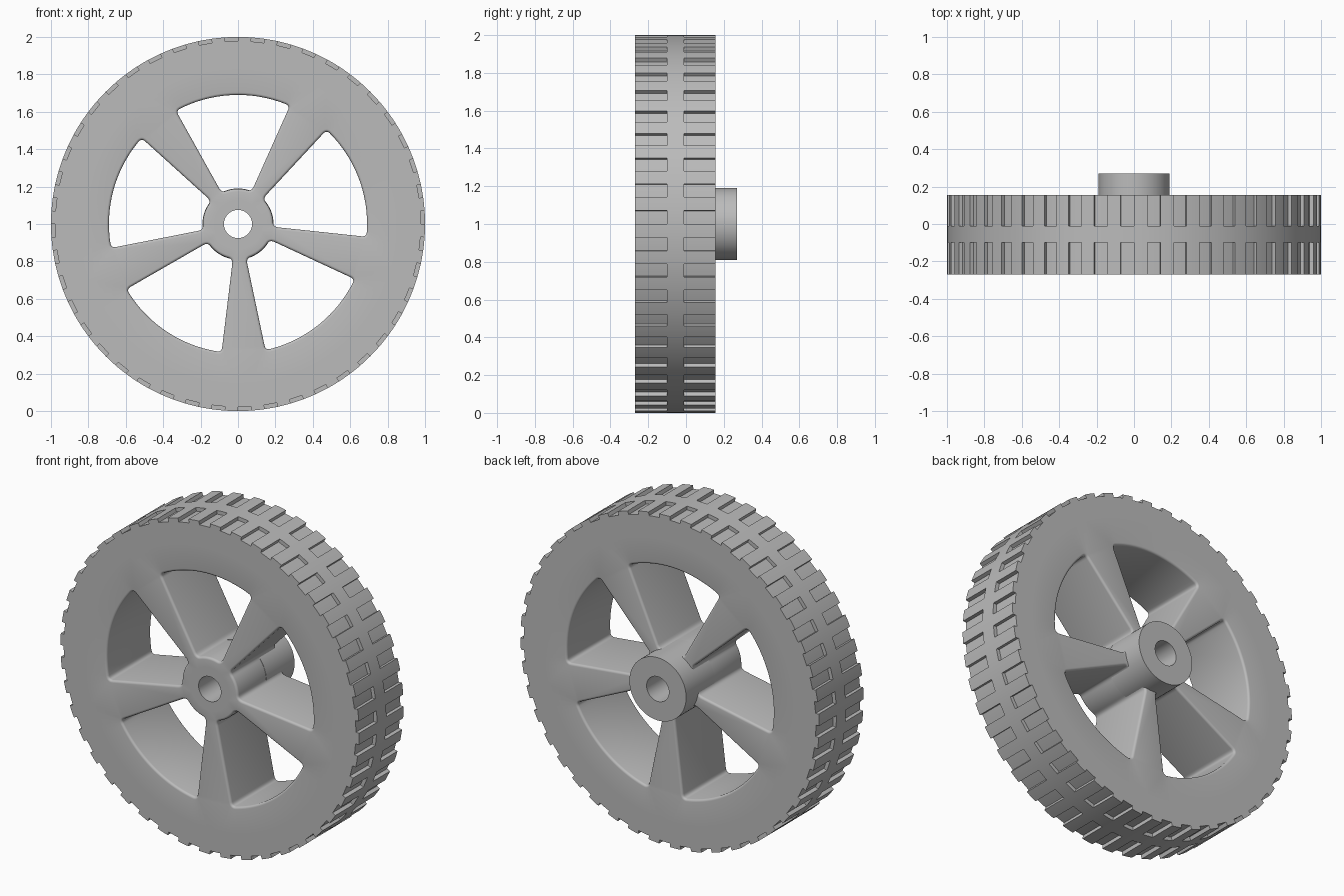
import bpy, bmesh
from math import sin, cos, radians, tau, pi
from mathutils import Vector

FRONT, BACK, HUB_BACK = -0.27, 0.155, 0.27
SEAM = 0.85            # radius where rim meets tyre
GROOVES, STEPS = 44, 8  # tread pitches and segments per pitch
N = GROOVES * STEPS
FILLET = 0.014

cube = bpy.data.objects.get("Cube")
if cube:
    bpy.data.objects.remove(cube)

grey = bpy.data.materials.new("mid grey")
grey.use_nodes = True
colour = (0.5, 0.5, 0.5, 1)
grey.diffuse_color = colour
grey.node_tree.nodes["Principled BSDF"].inputs["Base Color"].default_value = colour


def polar(r, a):
    return Vector((r * cos(a), r * sin(a)))


def place(p, y):
    return (p.x, y, 1 + p.y)


def finish(name, bm):
    bmesh.ops.remove_doubles(bm, verts=bm.verts, dist=1e-5)
    bmesh.ops.recalc_face_normals(bm, faces=bm.faces)
    mesh = bpy.data.meshes.new(name)
    bm.to_mesh(mesh)
    bm.free()
    mesh.materials.append(grey)
    ob = bpy.data.objects.new(name, mesh)
    bpy.context.collection.objects.link(ob)
    bpy.ops.object.select_all(action='DESELECT')
    ob.select_set(True)
    bpy.context.view_layer.objects.active = ob
    bpy.ops.object.shade_smooth_by_angle(angle=radians(28))


def add_loop(bm, pts, y):
    return [bm.verts.new(place(p, y)) for p in pts]


def bridge(bm, a, b):
    for i in range(len(a)):
        j = (i + 1) % len(a)
        bm.faces.new((a[i], a[j], b[j], b[i]))


# Tyre: polar cells, with the outer shell missing where the grooves are
def make_tyre():
    bm = bmesh.new()
    radii = [SEAM, 0.978, 1.0]
    ys = [FRONT, -0.10, -0.01, BACK]

    def solid(i, j, k):
        if not (0 <= j < 3 and 0 <= k < 2):
            return False
        return k == 0 or j == 1 or i % STEPS >= STEPS // 2

    cache = {}

    def vert(i, j, k):
        key = (i % N, j, k)
        if key not in cache:
            cache[key] = bm.verts.new(place(polar(radii[k], tau * key[0] / N), ys[j]))
        return cache[key]

    quad = [(0, 0), (1, 0), (1, 1), (0, 1)]
    for i in range(N):
        for j in range(3):
            for k in range(2):
                if not solid(i, j, k):
                    continue
                for axis in range(3):
                    for side in (0, 1):
                        near = [i, j, k]
                        near[axis] += 2 * side - 1
                        if solid(*near):
                            continue
                        corners = []
                        for u, v in quad:
                            c = [u, v]
                            c.insert(axis, side)
                            corners.append(vert(i + c[0], j + c[1], k + c[2]))
                        bm.faces.new(corners)
    finish("tyre", bm)


# Window outline: a ring sector with rounded corners, symmetric about angle 0
def curve_corner(a, c, b, n=6):
    return [a.lerp(c, t / n).lerp(c.lerp(b, t / n), t / n) for t in range(1, n + 1)]


def window_outline():
    outer = [polar(0.69, radians(24.2) * t / 14) for t in range(15)]
    inner = [polar(0.188, radians(17) * (1 - t / 8)) for t in range(9)]
    far, near = polar(0.69, radians(26.2)), polar(0.188, radians(25.1))
    s1, s2 = far.lerp(near, 0.05), far.lerp(near, 0.94)
    half = outer + curve_corner(outer[-1], far, s1)
    half += [s2] + curve_corner(s2, near, inner[0]) + inner[1:]
    return half + [Vector((p.x, -p.y)) for p in half[-2:0:-1]]


def grow(pts, d):
    out = []
    for i, p in enumerate(pts):
        t = (pts[(i + 1) % len(pts)] - pts[i - 1]).normalized()
        out.append(p + Vector((t.y, -t.x)) * d)
    return out


def turn(pts, a):
    return [Vector((p.x * cos(a) - p.y * sin(a), p.x * sin(a) + p.y * cos(a))) for p in pts]


# Spoked rim: flat plate with five windows whose edges are rounded
def make_rim():
    bm = bmesh.new()
    quarter = [(FILLET * (1 - sin(t * pi / 8)), FILLET * (1 - cos(t * pi / 8))) for t in range(5)]
    layers = [(d, FRONT + h) for d, h in quarter]
    layers += [(d, BACK - h) for d, h in reversed(quarter)]
    outline = window_outline()
    stacks = []
    for w in range(5):
        angle = radians(92.5 + 72 * w)
        stacks.append([add_loop(bm, turn(grow(outline, d), angle), y) for d, y in layers])
    for r, n in ((SEAM, N), (0.13, 64)):
        pts = [polar(r, tau * i / n) for i in range(n)]
        stacks.append([add_loop(bm, pts, FRONT), add_loop(bm, pts, BACK)])
    for stack in stacks:
        for a, b in zip(stack, stack[1:]):
            bridge(bm, a, b)
    for end in (0, -1):
        edges = []
        for stack in stacks:
            ring = stack[end]
            edges += [bm.edges.get((ring[i - 1], ring[i])) for i in range(len(ring))]
        bmesh.ops.triangle_fill(bm, edges=edges, use_beauty=True, normal=(0, 1, 0))
    finish("spoked_rim", bm)


# Hub: turned sleeve with a boss standing out at the back
def make_hub():
    bm = bmesh.new()
    bore, core, boss = 0.075, 0.13, 0.19
    profile = [(bore, FRONT), (core, FRONT), (core, 0), (boss, 0), (boss, HUB_BACK), (bore, HUB_BACK)]
    rings = [add_loop(bm, [polar(r, tau * i / 64) for i in range(64)], y) for r, y in profile]
    for a, b in zip(rings, rings[1:] + rings[:1]):
        bridge(bm, a, b)
    finish("hub", bm)


make_tyre()
make_rim()
make_hub()
